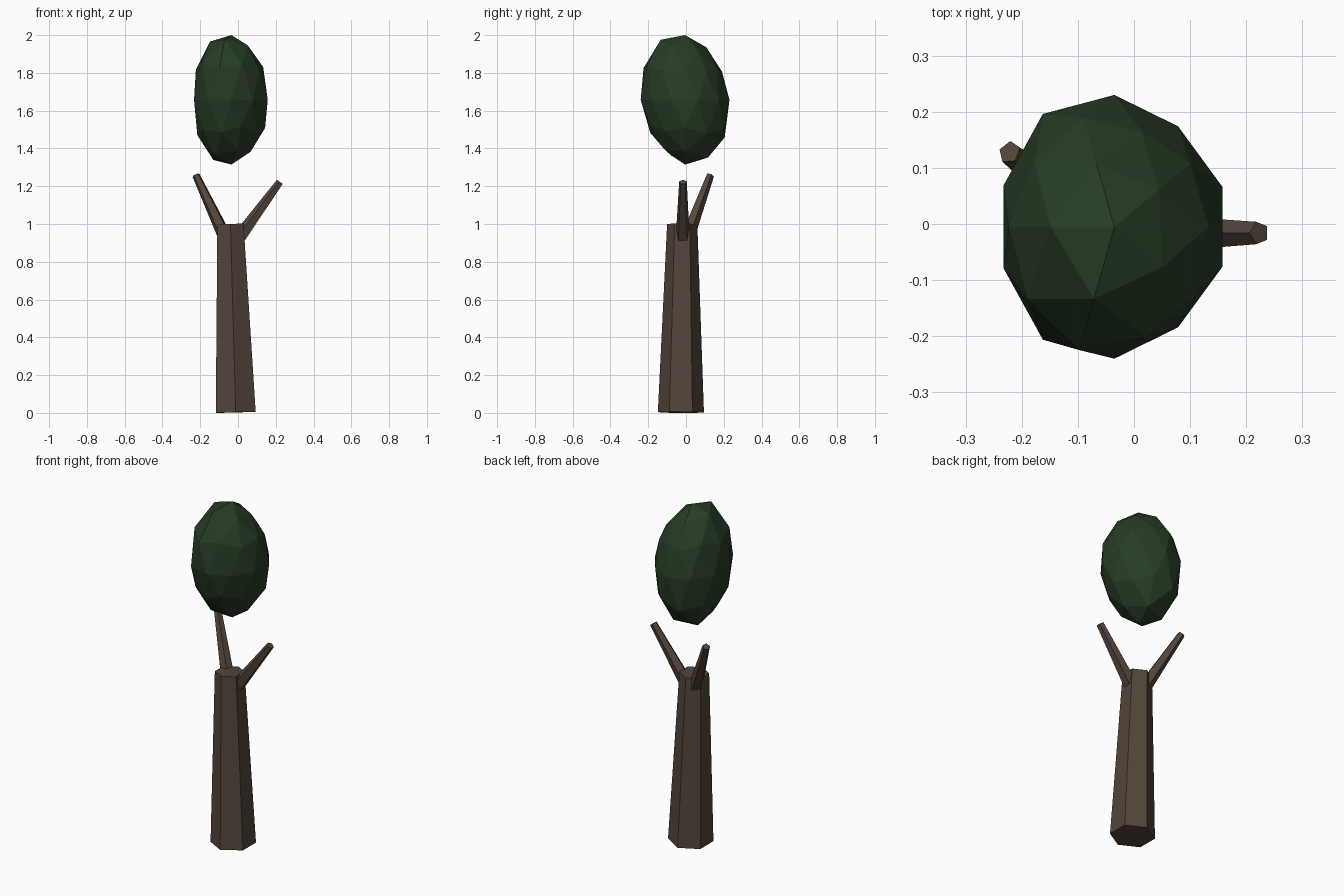
import bpy, bmesh, math
from mathutils import Vector, Matrix

if "Cube" in bpy.data.objects:
    bpy.data.objects.remove(bpy.data.objects["Cube"])


def material(name, rgb):
    m = bpy.data.materials.new(name)
    m.diffuse_color = (*rgb, 1)
    m.use_nodes = True
    m.node_tree.nodes["Principled BSDF"].inputs["Base Color"].default_value = m.diffuse_color
    return m


def add_object(name, bm, mat):
    mesh = bpy.data.meshes.new(name)
    bm.to_mesh(mesh)
    bm.free()
    mesh.materials.append(mat)
    ob = bpy.data.objects.new(name, mesh)
    bpy.context.collection.objects.link(ob)
    return ob


def tapered_limb(name, start, end, r1, r2, sides, spin, mat):
    """Flat-sided tapered cylinder running from start to end."""
    a, b = Vector(start), Vector(end)
    axis = b - a
    tilt = Vector((0, 0, 1)).rotation_difference(axis).to_matrix().to_4x4()
    bm = bmesh.new()
    bmesh.ops.create_cone(
        bm, cap_ends=True, segments=sides, radius1=r1, radius2=r2, depth=axis.length,
        matrix=Matrix.Translation((a + b) / 2) @ tilt @ Matrix.Rotation(spin, 4, 'Z'))
    return add_object(name, bm, mat)


bark = material("bark", (0.085, 0.06, 0.043))
leaf = material("leaf", (0.02, 0.045, 0.018))

# Trunk: leaning six-sided taper
tapered_limb("trunk", (-0.012, -0.027, 0.003), (-0.04, -0.02, 1.0),
             0.122, 0.08, 6, 0, bark)

# Two branches forking from inside the trunk top
fork = (-0.037, -0.018, 0.865)
tapered_limb("left_branch", fork, (-0.222, 0.128, 1.258), 0.042, 0.021, 5, 0, bark)
tapered_limb("right_branch", fork, (0.223, -0.016, 1.222), 0.042, 0.021, 5, math.pi / 2, bark)

# Foliage: faceted egg, fuller on the left, sheared forward at the top
bm = bmesh.new()
bmesh.ops.create_icosphere(bm, subdivisions=2, radius=1,
                           matrix=Matrix.Rotation(math.pi, 4, 'Z'))
for v in bm.verts:
    n = v.co.normalized()
    r = 1 - 0.16 * n.y * n.z - 0.15 * n.x * (1 - n.x ** 2)
    v.co = Vector((-0.035 + 0.205 * n.x * r,
                   -0.005 + 0.235 * n.y * r,
                   1.6575 + 0.3425 * n.z * r))
add_object("foliage", bm, leaf)
